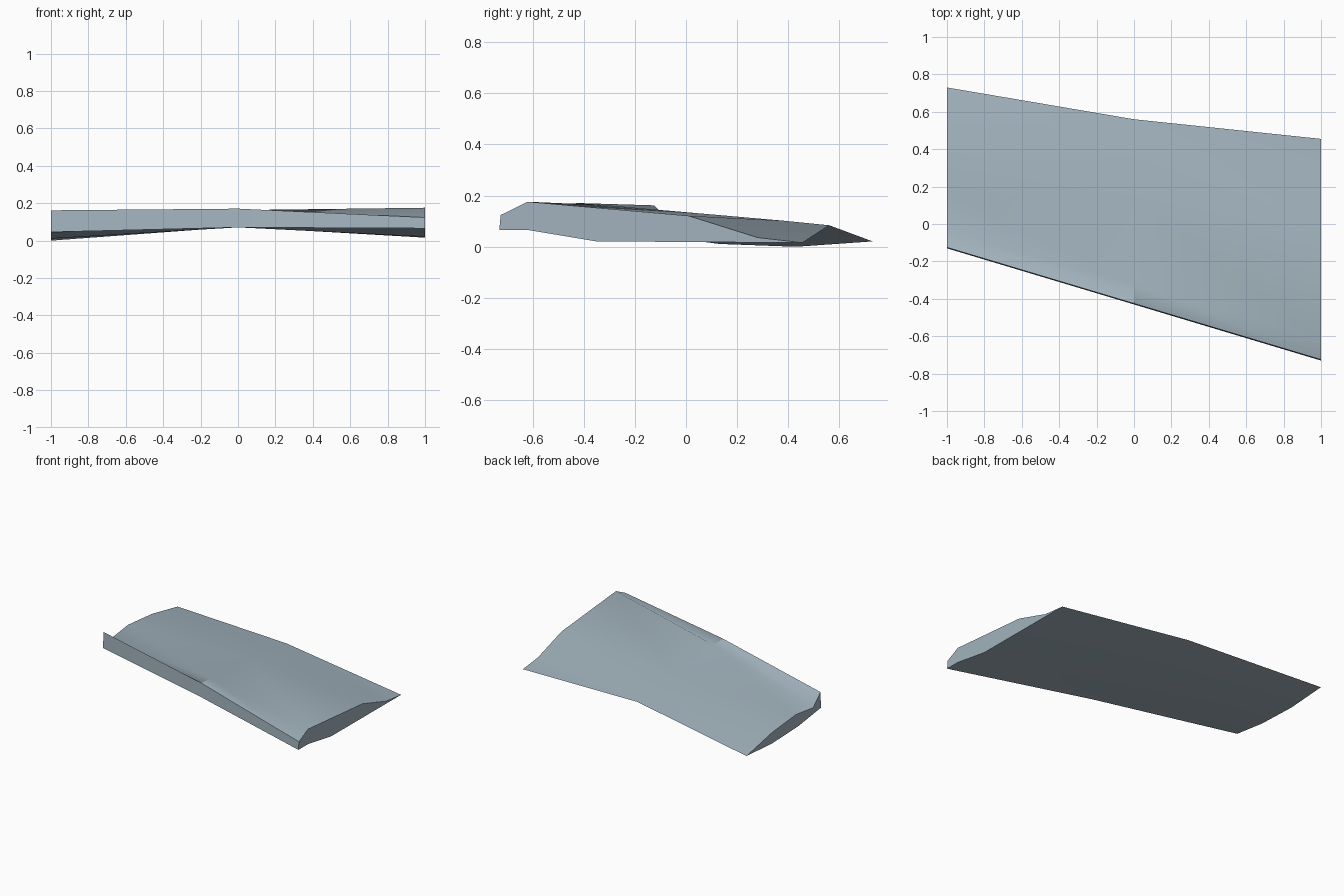
import bpy
import bmesh

cube = bpy.data.objects.get("Cube")
if cube:
    bpy.data.objects.remove(cube, do_unlink=True)

# Single blue-grey panel colour
panel = bpy.data.materials.new("blue_grey_panel")
panel.use_nodes = True
colour = (0.36, 0.45, 0.51, 1)
panel.diffuse_color = colour
panel.node_tree.nodes["Principled BSDF"].inputs["Base Color"].default_value = colour

# Blade sections as (y, z) points: underside from nose to tail, then upper side back to nose
right_tip = [(-.13, .05), (.13, .015), (.43, .004), (.73, .025),
             (.43, .085), (.16, .11), (-.04, .085), (-.125, .166)]
middle = [(-.43, .075), (-.25, .075), (.1, .078), (.56, .088),
          (.38, .106), (.14, .127), (-.32, .167), (-.425, .175)]
left_tip = [(-.73, .07), (-.62, .07), (-.35, .025), (.455, .02),
            (.28, .04), (.01, .125), (-.62, .18), (-.725, .128)]


def loft(name, sections, material):
    """Join (x, profile) sections into one closed skin."""
    bm = bmesh.new()
    rings = [[bm.verts.new((x, y, z)) for y, z in profile] for x, profile in sections]
    for a, b in zip(rings, rings[1:]):
        for i in range(len(a)):
            j = (i + 1) % len(a)
            bm.faces.new((a[i], a[j], b[j], b[i]))
    bm.faces.new(rings[0])
    bm.faces.new(rings[-1])
    bmesh.ops.recalc_face_normals(bm, faces=bm.faces)
    # Settle the lowest point on the ground
    lowest = min(v.co.z for v in bm.verts)
    bmesh.ops.translate(bm, verts=bm.verts, vec=(0, 0, -lowest))
    mesh = bpy.data.meshes.new(name)
    bm.to_mesh(mesh)
    bm.free()
    mesh.materials.append(material)
    obj = bpy.data.objects.new(name, mesh)
    bpy.context.collection.objects.link(obj)
    return obj


# Swept, twisted blade
blade = loft("blade_panel", [(-1, right_tip), (0, middle), (1, left_tip)], panel)
bpy.ops.object.select_all(action="DESELECT")
blade.select_set(True)
bpy.context.view_layer.objects.active = blade
bpy.ops.object.shade_smooth_by_angle(angle=0.5)
